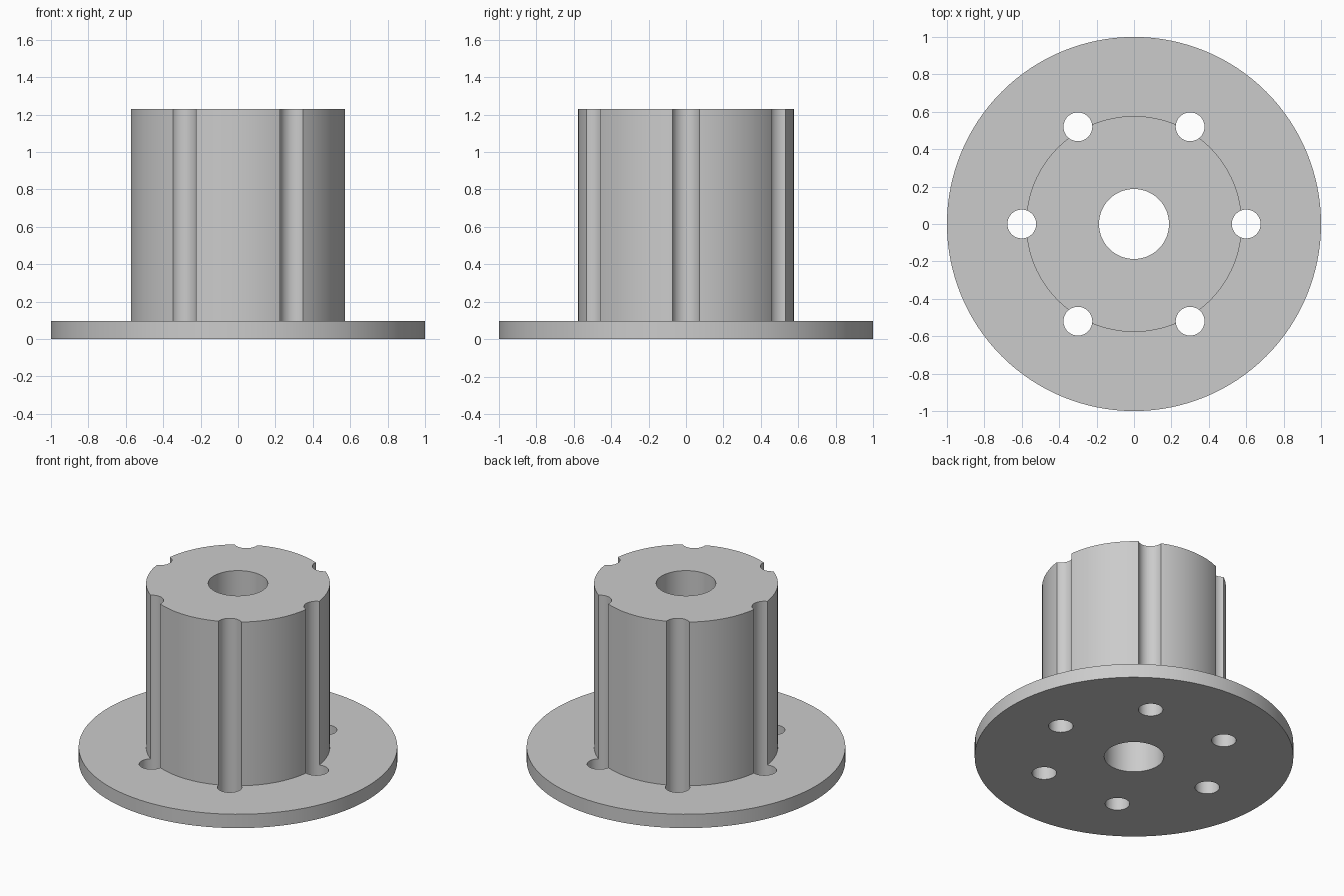
import bpy, bmesh, math
from mathutils import Matrix, Vector

if "Cube" in bpy.data.objects:
    bpy.data.objects.remove(bpy.data.objects["Cube"], do_unlink=True)

PLATE_R, HUB_R, BORE_R = 1.0, 0.577, 0.187
PLATE_TOP, HUB_TOP = 0.096, 1.23
HOLE_R, HOLE_RING, HOLES = 0.077, 0.6, 6

grey = bpy.data.materials.new("plain grey")
grey.use_nodes = True
colour = (0.6, 0.6, 0.6, 1)
grey.diffuse_color = colour
grey.node_tree.nodes["Principled BSDF"].inputs["Base Color"].default_value = colour


def make_object(name, bm):
    bmesh.ops.recalc_face_normals(bm, faces=bm.faces)
    mesh = bpy.data.meshes.new(name)
    bm.to_mesh(mesh)
    bm.free()
    mesh.materials.append(grey)
    obj = bpy.data.objects.new(name, mesh)
    bpy.context.collection.objects.link(obj)
    return obj


# Flanged hub: closed profile spun around z, with the bore in the middle
bm = bmesh.new()
profile = [(BORE_R, 0), (PLATE_R, 0), (PLATE_R, PLATE_TOP),
           (HUB_R, PLATE_TOP), (HUB_R, HUB_TOP), (BORE_R, HUB_TOP)]
verts = [bm.verts.new((r, 0, z)) for r, z in profile]
edges = [bm.edges.new((v, verts[(i + 1) % len(verts)])) for i, v in enumerate(verts)]
bmesh.ops.spin(bm, geom=verts + edges, cent=(0, 0, 0), axis=(0, 0, 1),
               angle=math.tau, steps=128, use_merge=True)
bmesh.ops.remove_doubles(bm, verts=bm.verts, dist=1e-4)
hub = make_object("flanged_hub", bm)

# Ring of round cutters: holes through the flange, flutes up the hub
bm = bmesh.new()
for i in range(HOLES):
    turn = Matrix.Rotation(math.tau * i / HOLES, 4, "Z")
    place = turn @ Matrix.Translation(Vector((HOLE_RING, 0, HUB_TOP / 2)))
    bmesh.ops.create_cone(bm, cap_ends=True, segments=48, radius1=HOLE_R,
                          radius2=HOLE_R, depth=HUB_TOP + 0.4, matrix=place)
cutter = make_object("hole_cutter", bm)
cutter.hide_render = True

cut = hub.modifiers.new("holes", "BOOLEAN")
cut.operation = "DIFFERENCE"
cut.solver = "EXACT"
cut.object = cutter

bpy.ops.object.select_all(action="DESELECT")
hub.select_set(True)
bpy.context.view_layer.objects.active = hub
bpy.ops.object.modifier_apply(modifier=cut.name)
bpy.data.objects.remove(cutter, do_unlink=True)
bpy.ops.object.shade_smooth_by_angle(angle=math.radians(30))
